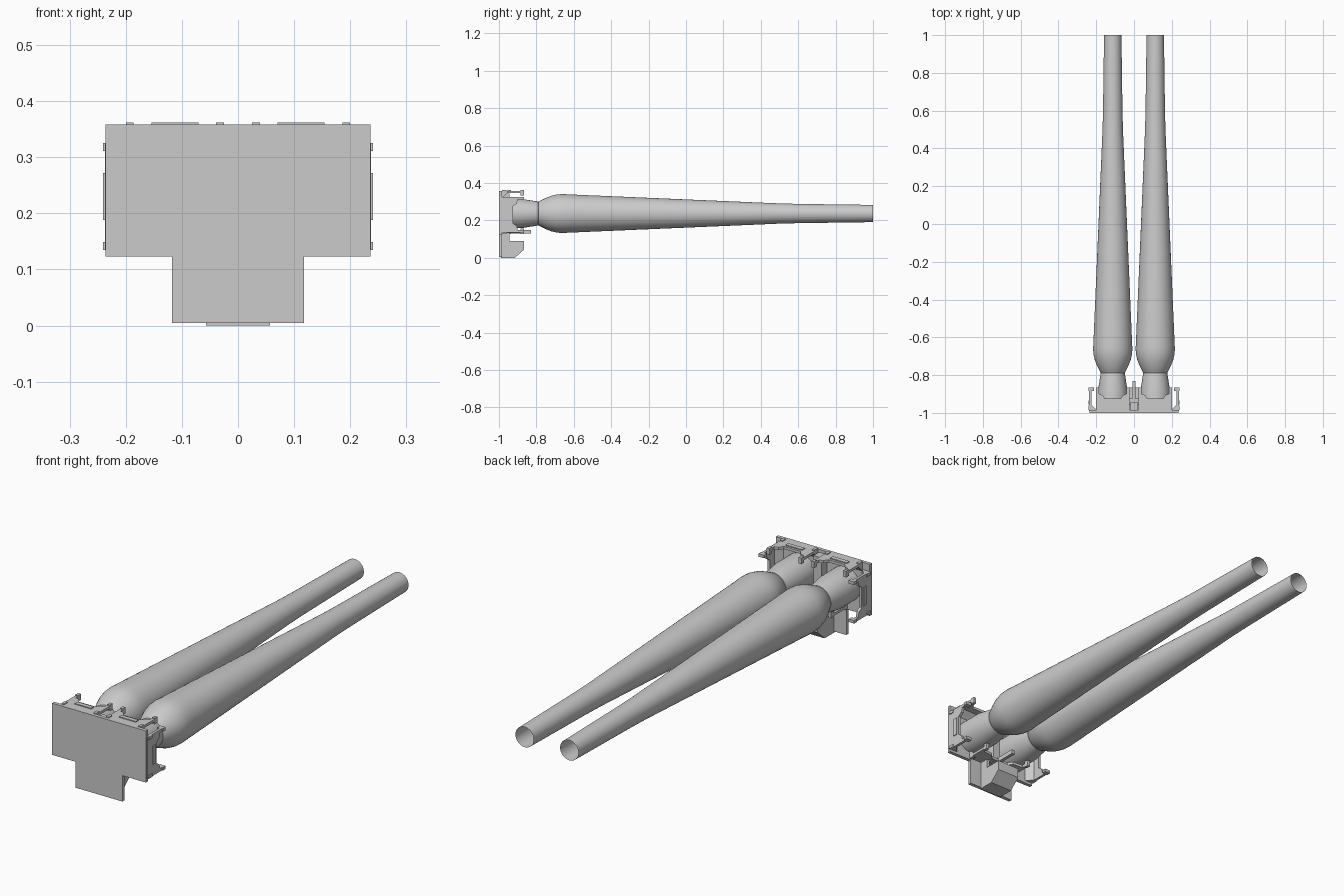
import bpy, bmesh, math
from mathutils import Matrix, Vector

if "Cube" in bpy.data.objects:
    bpy.data.objects.remove(bpy.data.objects["Cube"])


def mesh_object(name, bm):
    bmesh.ops.recalc_face_normals(bm, faces=bm.faces)
    me = bpy.data.meshes.new(name)
    bm.to_mesh(me)
    bm.free()
    ob = bpy.data.objects.new(name, me)
    bpy.context.collection.objects.link(ob)
    return ob


def extrude(bm, pts, vec, mat):
    """Add a prism: 3D outline pts swept along vec, placed by mat."""
    face = bm.faces.new([bm.verts.new(mat @ Vector(p)) for p in pts])
    res = bmesh.ops.extrude_face_region(bm, geom=[face], use_keep_orig=True)
    moved = [g for g in res["geom"] if isinstance(g, bmesh.types.BMVert)]
    bmesh.ops.translate(bm, verts=moved, vec=mat.to_3x3() @ Vector(vec))


def box(bm, x0, x1, y0, y1, z0, z1, mat=Matrix()):
    extrude(bm, [(x0, y0, z0), (x1, y0, z0), (x1, y1, z0), (x0, y1, z0)],
            (0, 0, z1 - z0), mat)


def clip(name, x, z, angle, half, notch):
    """U-shaped holder: local x along the edge, y deep, z outward (outer face at 0)."""
    mat = Matrix.Translation((x, 0, z)) @ Matrix.Rotation(angle, 4, 'Y')
    bm = bmesh.new()
    # notched wall with chamfered corners
    right = [(half, -0.99), (half, -0.87), (half - 0.014, -0.87),
             (half - 0.014, -0.90), (notch, -0.905), (notch - 0.014, -0.925)]
    outline = right + [(-px, py) for px, py in reversed(right)]
    extrude(bm, [(px, py, -0.016) for px, py in outline], (0, 0, 0.012), mat)
    # sloped foot joining the wall to the plate
    extrude(bm, [(-half, -0.99, -0.01), (-half, -0.95, -0.01), (-half, -0.985, -0.045),
                 (-half, -0.99, -0.045)], (2 * half, 0, 0), mat)
    # hooked prong tips
    for s in (-1, 1):
        a, b = sorted((s * half, s * (half - 0.014)))
        box(bm, a, b, -0.885, -0.865, -0.028, 0, mat)
        box(bm, a, b, -0.985, -0.96, -0.016, 0, mat)
    # centre rail
    box(bm, -0.042, 0.042, -0.955, -0.935, -0.012, 0, mat)
    return mesh_object(name, bm)


# T-shaped front plate
bm = bmesh.new()
tee = [(-0.118, 0.005), (0.118, 0.005), (0.118, 0.123), (0.236, 0.123),
       (0.236, 0.358), (-0.236, 0.358), (-0.236, 0.123), (-0.118, 0.123)]
extrude(bm, [(x, -1, z) for x, z in tee], (0, 0.016, 0), Matrix())
mesh_object("front_plate", bm)

# lower wedge-bottomed box
bm = bmesh.new()
wedge = [(-0.99, 0), (-0.915, 0), (-0.865, 0.045), (-0.865, 0.09), (-0.94, 0.09), (-0.99, 0.045)]
extrude(bm, [(-0.057, y, z) for y, z in wedge], (0.114, 0, 0), Matrix())
mesh_object("lower_box", bm)

# tapered ribs behind the narrow part of the plate
bm = bmesh.new()
for s in (-1, 1):
    extrude(bm, [(s * 0.057, -0.99, 0.03), (s * 0.057, -0.945, 0.075),
                 (s * 0.057, -0.945, 0.14), (s * 0.057, -0.99, 0.14)],
            (-s * 0.016, 0, 0), Matrix())
mesh_object("lower_ribs", bm)

# holders on the top, sides and underside
for side, s in (("left", -1), ("right", 1)):
    clip(side + "_top_clip", s * 0.1125, 0.362, 0, 0.0875, 0.055)
    clip(side + "_side_clip", s * 0.241, 0.23, s * math.pi / 2, 0.095, 0.06)
clip("bottom_clip", 0, 0.128, math.pi, 0.125, 0.06)

# centre tongue and upper divider between the sleeves
bm = bmesh.new()
box(bm, -0.008, 0.008, -0.99, -0.83, 0.13, 0.15)
box(bm, -0.02, 0.02, -0.99, -0.945, 0.13, 0.345)
mesh_object("centre_divider", bm)


def lathe(name, x, profile, steps=48):
    """Open shell of (y, radius) points turned around a line parallel to y."""
    bm = bmesh.new()
    rings = [[bm.verts.new((x + r * math.cos(2 * math.pi * i / steps), y,
                            0.237 + r * math.sin(2 * math.pi * i / steps)))
              for i in range(steps)] for y, r in profile]
    for a, b in zip(rings, rings[1:]):
        for i in range(steps):
            j = (i + 1) % steps
            bm.faces.new((a[i], a[j], b[j], b[i]))
    ob = mesh_object(name, bm)
    bpy.ops.object.select_all(action='DESELECT')
    ob.select_set(True)
    bpy.context.view_layer.objects.active = ob
    bpy.ops.object.shade_smooth_by_angle(angle=math.radians(30))


# paired sleeves and long tapered tubes, open at the far end
sleeve = [(-0.985, 0.078), (-0.88, 0.078), (-0.79, 0.064), (-0.785, 0.055)]
tube = [(-0.795, 0.058), (-0.785, 0.066), (-0.75, 0.083), (-0.72, 0.095), (-0.69, 0.102),
        (-0.66, 0.104), (-0.62, 0.102), (0.5, 0.054), (0.6, 0.0515), (1.0, 0.046)]
for side, s in (("left", -1), ("right", 1)):
    lathe(side + "_sleeve", s * 0.1125, sleeve)
    lathe(side + "_tube", s * 0.1125, tube)
